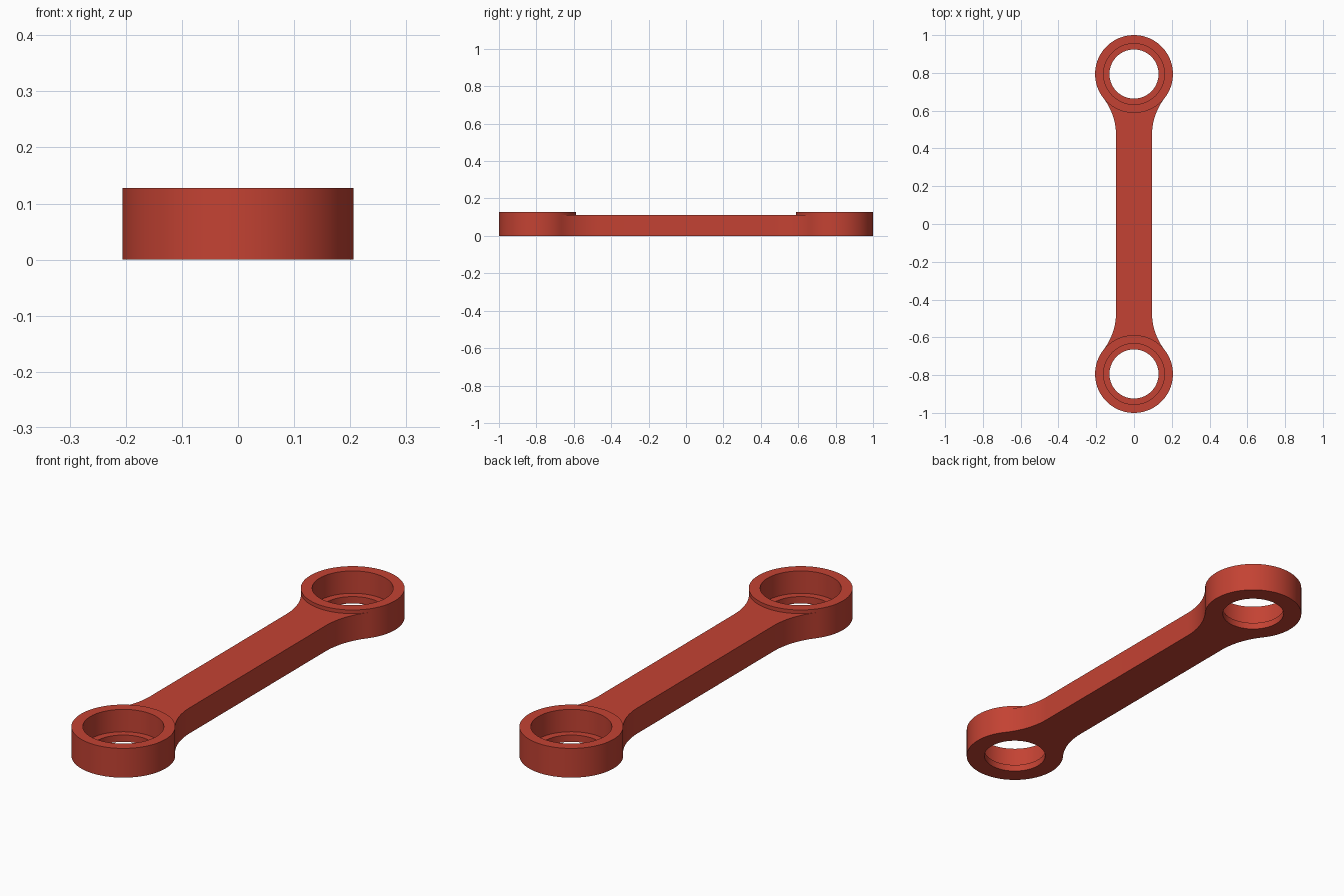
import bpy, bmesh, math

if "Cube" in bpy.data.objects:
    bpy.data.objects.remove(bpy.data.objects["Cube"])

# Main dimensions
CY = 0.794                    # distance of each eye from the middle
R_OUT, R_BORE, R_HOLE = 0.206, 0.161, 0.130
Z_RING, Z_ARM, Z_SEAT = 0.128, 0.112, 0.030
HALF_W, FILLET_Y = 0.095, 0.47

# Fillet tangent to both the arm side and the eye
dy = CY - FILLET_Y
r = (HALF_W**2 + dy**2 - R_OUT**2) / (2 * (R_OUT - HALF_W))
phi = math.atan2(HALF_W + r, dy)      # half angle of the joint, from the inward axis
N_JOINT, N_FREE, N_FILLET = 32, 72, 16

red = bpy.data.materials.new("red_paint")
red.diffuse_color = (0.55, 0.055, 0.033, 1)
red.use_nodes = True
red.node_tree.nodes["Principled BSDF"].inputs["Base Color"].default_value = red.diffuse_color

bm = bmesh.new()


def face(points):
    bm.faces.new([bm.verts.new(p) for p in points])


def eye_point(a, rad, z, s):
    """Point on an eye; angle a is measured from the direction to the middle."""
    return (rad * math.sin(a), s * (CY - rad * math.cos(a)), z)


joint = [-phi + 2 * phi * i / N_JOINT for i in range(N_JOINT + 1)]
free = [phi + (2 * math.pi - 2 * phi) * i / N_FREE for i in range(N_FREE + 1)]

# Bored eyes: revolved profile, leaving open the patch where the arm joins
for s in (-1, 1):
    profile = [(R_OUT, 0), (R_OUT, Z_ARM), (R_OUT, Z_RING), (R_BORE, Z_RING),
               (R_BORE, Z_SEAT), (R_HOLE, Z_SEAT), (R_HOLE, 0)]
    for angles, is_joint in ((joint, True), (free, False)):
        for a, b in zip(angles, angles[1:]):
            for k, (p, q) in enumerate(zip(profile, profile[1:] + profile[:1])):
                if is_joint and k == 0:
                    continue
                face([eye_point(a, *p, s), eye_point(b, *p, s),
                      eye_point(b, *q, s), eye_point(a, *q, s)])

# Arm outline: fillets, straight sides and the curved ends against the eyes
fillet = []
for i in range(N_FILLET + 1):
    t = (math.pi / 2 - phi) * (1 - i / N_FILLET)
    fillet.append((HALF_W + r - r * math.cos(t), FILLET_Y + r * math.sin(t)))
right = fillet + [(x, -y) for x, y in reversed(fillet)]
left = [(-x, -y) for x, y in right]
ends = {s: [eye_point(a, R_OUT, 0, s)[:2] for a in joint[1:-1]] for s in (-1, 1)}
outline = right + ends[-1][::-1] + left + ends[1]

for z in (0, Z_ARM):
    face([(x, y, z) for x, y in outline])
for side in (right, left):
    for (x0, y0), (x1, y1) in zip(side, side[1:]):
        face([(x0, y0, 0), (x1, y1, 0), (x1, y1, Z_ARM), (x0, y0, Z_ARM)])

# Weld into one closed body
bmesh.ops.remove_doubles(bm, verts=bm.verts, dist=1e-5)
bmesh.ops.recalc_face_normals(bm, faces=bm.faces)
mesh = bpy.data.meshes.new("link_arm")
bm.to_mesh(mesh)
bm.free()
mesh.materials.append(red)

link = bpy.data.objects.new("link_arm", mesh)
bpy.context.collection.objects.link(link)
bpy.context.view_layer.objects.active = link
link.select_set(True)
bpy.ops.object.shade_smooth_by_angle(angle=math.radians(30))
